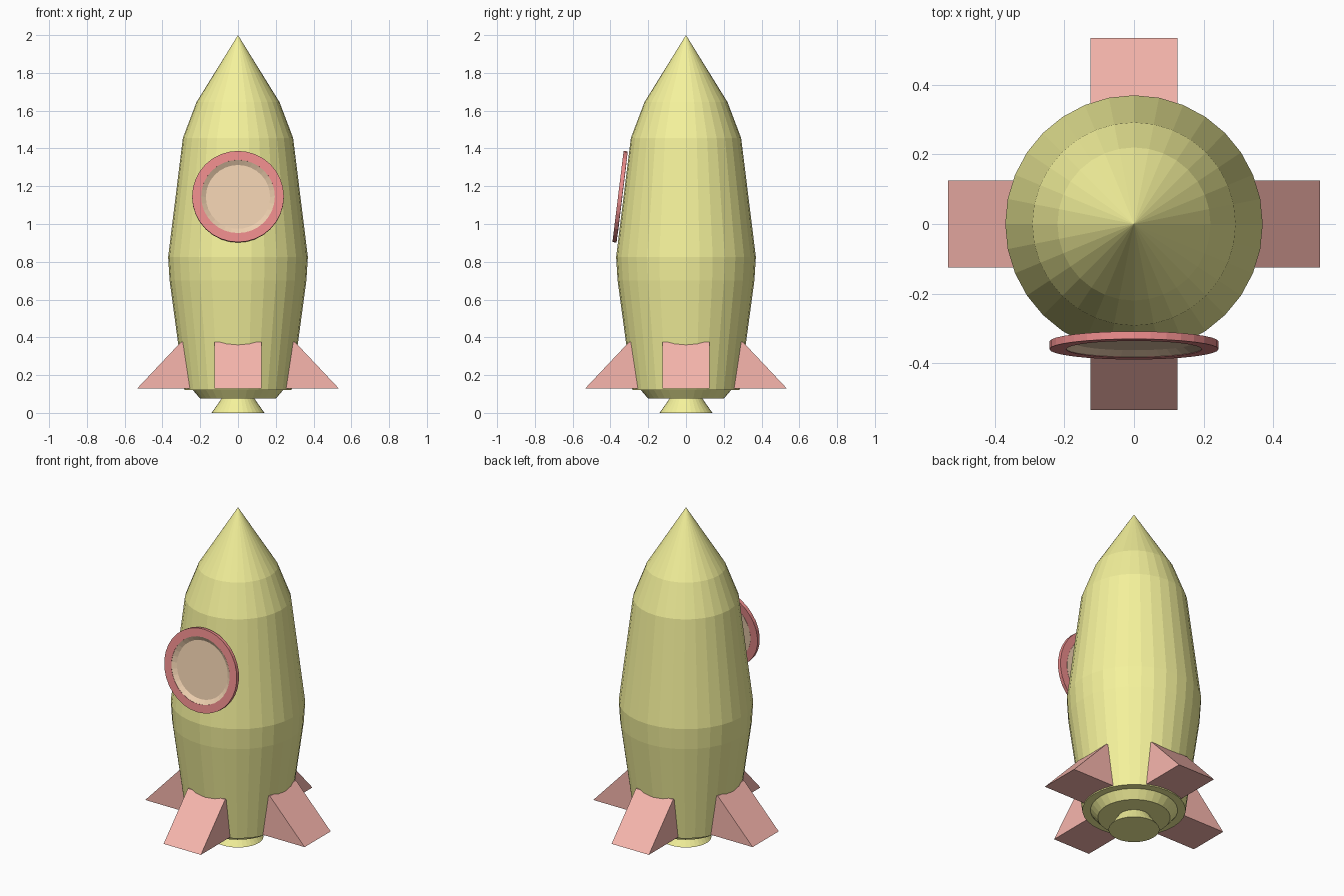
import bpy, bmesh
from math import radians
from mathutils import Matrix

if "Cube" in bpy.data.objects:
    bpy.data.objects.remove(bpy.data.objects["Cube"])


def material(name, rgb):
    m = bpy.data.materials.new(name)
    m.diffuse_color = (*rgb, 1)
    m.use_nodes = True
    m.node_tree.nodes["Principled BSDF"].inputs["Base Color"].default_value = m.diffuse_color
    return m


YELLOW = material("yellow", (0.91, 0.89, 0.33))
CORAL = material("coral", (0.94, 0.47, 0.42))
RED = material("red", (0.83, 0.26, 0.26))
AMBER = material("amber", (0.86, 0.63, 0.43))


def finish(name, bm, mat):
    bmesh.ops.remove_doubles(bm, verts=bm.verts, dist=1e-5)
    bmesh.ops.recalc_face_normals(bm, faces=bm.faces)
    mesh = bpy.data.meshes.new(name)
    bm.to_mesh(mesh)
    bm.free()
    mesh.materials.append(mat)
    obj = bpy.data.objects.new(name, mesh)
    bpy.context.collection.objects.link(obj)
    return obj


def lathe(name, profile, mat, sides=32, closed=False):
    """Spin an (r, z) profile around z."""
    bm = bmesh.new()
    vs = [bm.verts.new((r, 0, z)) for r, z in profile]
    pairs = list(zip(vs, vs[1:])) + ([(vs[-1], vs[0])] if closed else [])
    es = [bm.edges.new(p) for p in pairs]
    bmesh.ops.spin(bm, geom=vs + es, cent=(0, 0, 0), axis=(0, 0, 1),
                   angle=radians(360), steps=sides, use_merge=True)
    return finish(name, bm, mat)


# Hull with stepped, chamfered underside
lathe("hull", [(0, 2), (0.22, 1.645), (0.292, 1.455), (0.37, 0.825),
               (0.362, 0.70), (0.284, 0.122), (0.24, 0.122),
               (0.20, 0.075), (0, 0.075)], YELLOW)

# Flared engine nozzle
lathe("nozzle", [(0, 0.08), (0.085, 0.08), (0.105, 0.05), (0.14, 0), (0, 0)], YELLOW)

# Porthole rim and dished glass, leaning with the hull
place = (Matrix.Translation((0, -0.338, 1.143))
         @ Matrix.Rotation(radians(90 - 7), 4, 'X'))
rim = lathe("window_rim", [(0.195, 0), (0.243, 0), (0.243, 0.022), (0.195, 0.022)],
            RED, closed=True)
glass = lathe("window_glass", [(0, -0.001), (0.196, -0.001), (0.196, 0.021),
                               (0.17, 0.004), (0, 0.004)], AMBER)
rim.matrix_world = place
glass.matrix_world = place

# Four wedge fins
for i, side in enumerate(("right", "back", "left", "front")):
    bm = bmesh.new()
    face = bm.faces.new([bm.verts.new((x, -0.125, z)) for x, z in
                         ((0.535, 0.128), (0.302, 0.375), (0.20, 0.375), (0.20, 0.128))])
    new = bmesh.ops.extrude_face_region(bm, geom=[face])["geom"]
    bmesh.ops.translate(bm, vec=(0, 0.25, 0),
                        verts=[v for v in new if isinstance(v, bmesh.types.BMVert)])
    bm.transform(Matrix.Rotation(radians(90 * i), 4, 'Z'))
    finish("fin_" + side, bm, CORAL)
